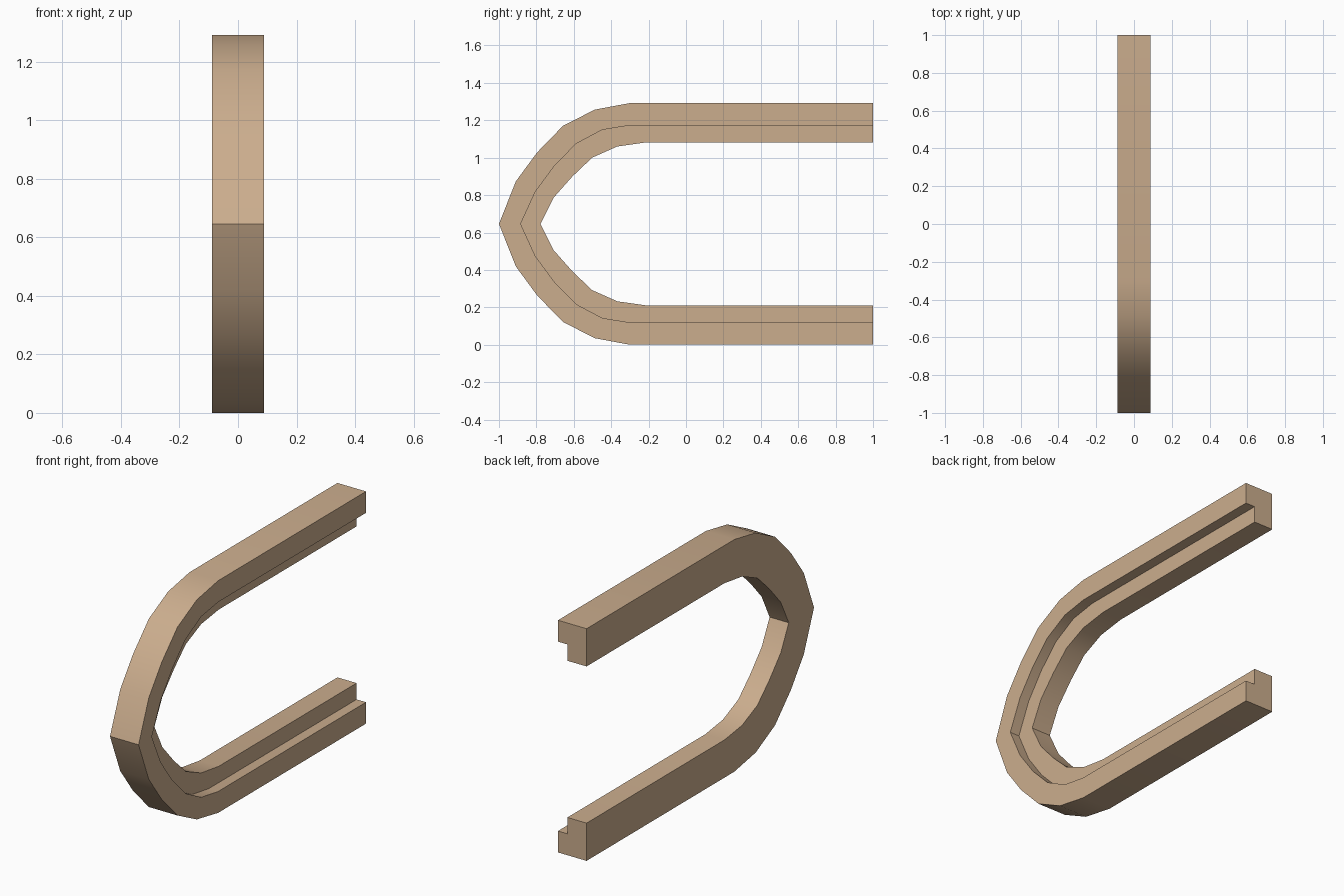
import bpy
import bmesh

cube = bpy.data.objects.get("Cube")
if cube:
    bpy.data.objects.remove(cube, do_unlink=True)

MID_Z = 0.646            # height of the symmetry plane
LEFT, RIGHT, STEP = 0.088, -0.088, 0.03

# Upper half of each contour as (y, z), from the pointed tip to the open end
outer = [(-1, MID_Z), (-.91, .873), (-.797, 1.027), (-.658, 1.17),
         (-.488, 1.257), (-.30, 1.292), (1, 1.292)]
ledge = [(-.884, MID_Z), (-.806, .817), (-.703, .957), (-.587, 1.075),
         (-.448, 1.149), (-.30, 1.173), (1, 1.173)]
inner = [(-.778, MID_Z), (-.708, .786), (-.608, .899), (-.502, 1.0),
         (-.367, 1.06), (-.212, 1.082), (1, 1.082)]


def full_contour(half):
    """Mirror the upper half downwards into one continuous path."""
    lower = [(y, 2 * MID_Z - z) for y, z in half[:0:-1]]
    return lower + half


# Sweep an L-shaped section along the U: full-width rim, narrower inner lip
bm = bmesh.new()
rings = []
for o, m, i in zip(*map(full_contour, (outer, ledge, inner))):
    section = [(RIGHT, o), (LEFT, o), (LEFT, m), (STEP, m), (STEP, i), (RIGHT, i)]
    rings.append([bm.verts.new((x, y, z)) for x, (y, z) in section])

for a, b in zip(rings, rings[1:]):
    for k in range(len(a)):
        n = (k + 1) % len(a)
        bm.faces.new((a[k], a[n], b[n], b[k]))
bm.faces.new(rings[0])
bm.faces.new(rings[-1][::-1])
bmesh.ops.recalc_face_normals(bm, faces=bm.faces[:])

mesh = bpy.data.meshes.new("u_shaped_rail")
bm.to_mesh(mesh)
bm.free()
rail = bpy.data.objects.new("u_shaped_rail", mesh)
bpy.context.collection.objects.link(rail)

# Tan finish
tan = bpy.data.materials.new("tan")
tan.use_nodes = True
colour = (0.6, 0.42, 0.27, 1)
tan.diffuse_color = colour
tan.node_tree.nodes["Principled BSDF"].inputs["Base Color"].default_value = colour
mesh.materials.append(tan)

# Smooth bends, crisp edges and tip crease
bpy.ops.object.select_all(action='DESELECT')
rail.select_set(True)
bpy.context.view_layer.objects.active = rail
bpy.ops.object.shade_smooth_by_angle(angle=0.5236)
